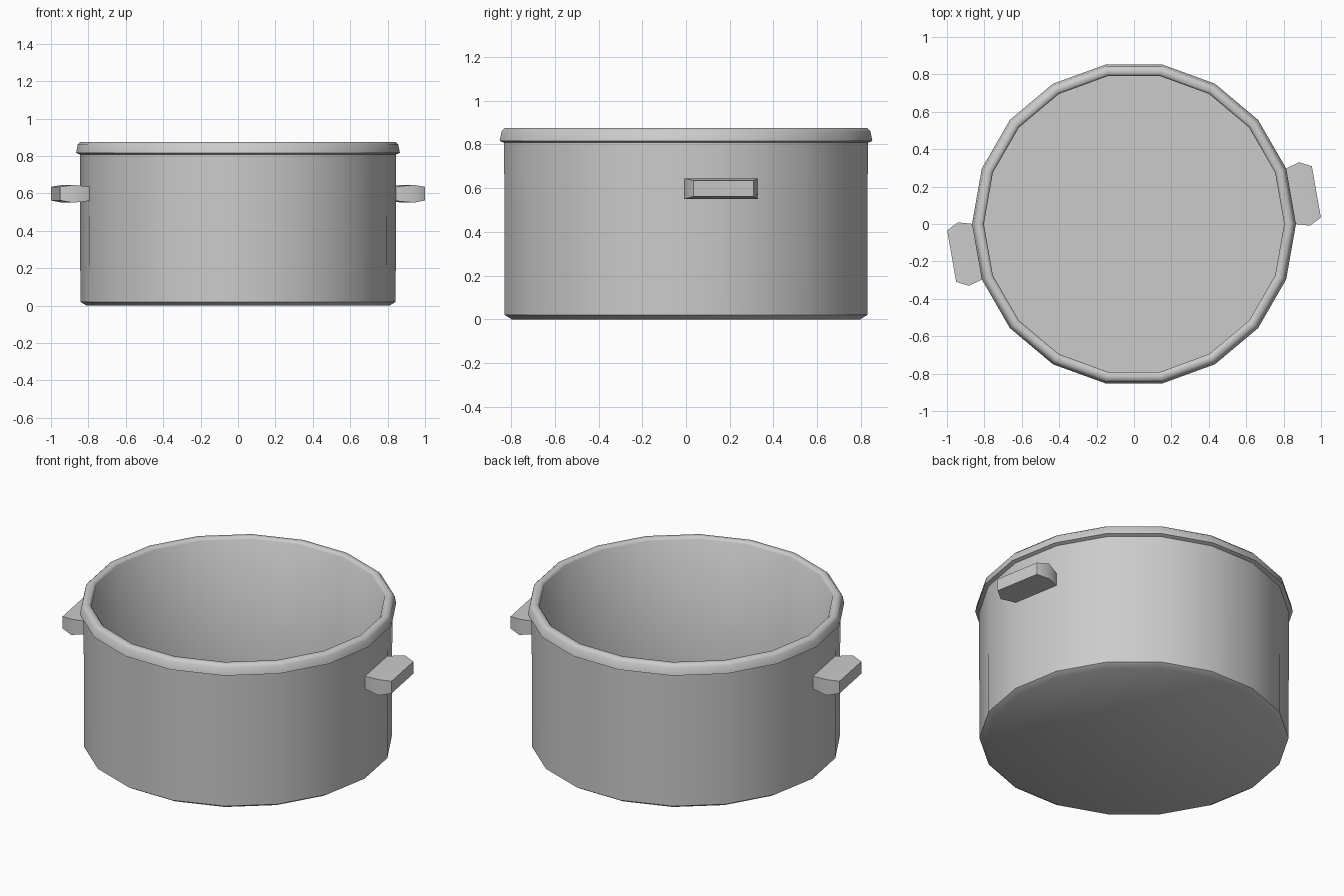
import bpy, bmesh
from math import sin, cos, radians, pi

if "Cube" in bpy.data.objects:
    bpy.data.objects.remove(bpy.data.objects["Cube"])

SIDES = 18


def finish(bm, name, angle):
    bmesh.ops.recalc_face_normals(bm, faces=bm.faces)
    me = bpy.data.meshes.new(name)
    bm.to_mesh(me)
    bm.free()
    ob = bpy.data.objects.new(name, me)
    bpy.context.collection.objects.link(ob)
    bpy.ops.object.select_all(action='DESELECT')
    ob.select_set(True)
    bpy.context.view_layer.objects.active = ob
    bpy.ops.object.shade_smooth_by_angle(angle=radians(angle))
    return ob


def loft(rings, name, angle):
    """Skin a list of closed rings and cap both ends."""
    bm = bmesh.new()
    vs = [[bm.verts.new(p) for p in ring] for ring in rings]
    n = len(rings[0])
    for a, b in zip(vs, vs[1:]):
        for i in range(n):
            j = (i + 1) % n
            bm.faces.new((a[i], a[j], b[j], b[i]))
    bm.faces.new(vs[0])
    bm.faces.new(vs[-1])
    return finish(bm, name, angle)


# Pot body: outer base, wall, rolled rim, inner wall, inner floor
profile = [(0.81, 0.0), (0.843, 0.02), (0.845, 0.808),
           (0.866, 0.816), (0.857, 0.86), (0.842, 0.875),
           (0.815, 0.875), (0.803, 0.862), (0.803, 0.02)]
body = [[(r * cos(2 * pi * i / SIDES), r * sin(2 * pi * i / SIDES), z)
         for i in range(SIDES)] for r, z in profile]
loft(body, "pot_body", 50)

# Handles: tapered grips, one on each of two opposite wall facets
sections = [(0.825, 0.143, 0.56, 0.635), (0.925, 0.172, 0.55, 0.645),
            (0.99, 0.14, 0.562, 0.635)]
for name, turn in (("right_handle", 10), ("left_handle", 190)):
    c, s = cos(radians(turn)), sin(radians(turn))
    rings = [[(u * c - v * s, u * s + v * c, z)
              for v, z in ((-w, z0), (w, z0), (w, z1), (-w, z1))]
             for u, w, z0, z1 in sections]
    loft(rings, name, 45)
